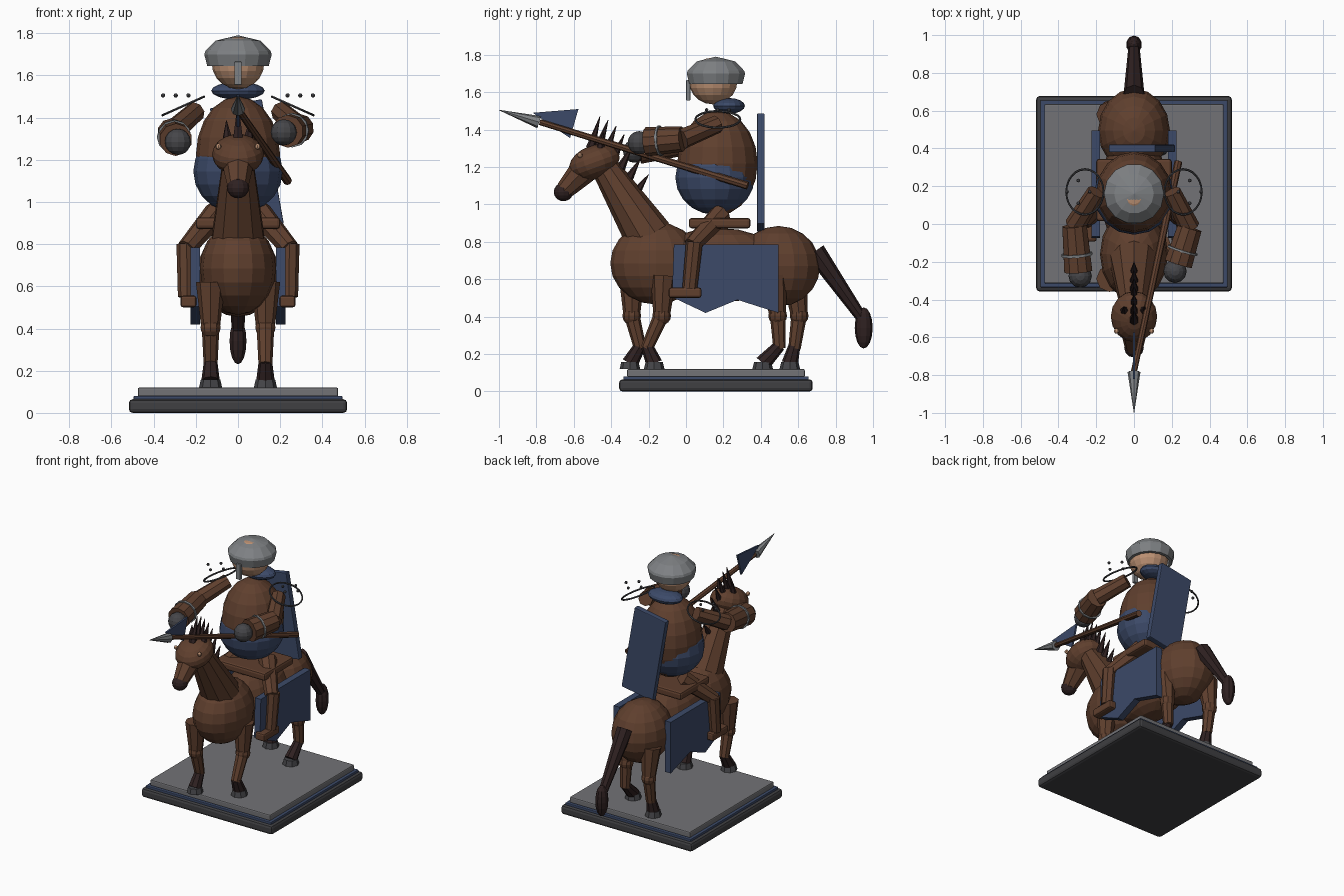
import bpy, bmesh, math
from mathutils import Vector, Matrix

cube = bpy.data.objects.get("Cube")
if cube:
    bpy.data.objects.remove(cube, do_unlink=True)


def material(name, r, g, b):
    m = bpy.data.materials.new(name)
    m.use_nodes = True
    m.diffuse_color = (r, g, b, 1)
    m.node_tree.nodes["Principled BSDF"].inputs["Base Color"].default_value = (r, g, b, 1)
    return m


BROWN = material("chestnut brown", .115, .05, .027)
DARK = material("dark hair brown", .028, .015, .015)
BLUE = material("cloth blue", .045, .068, .14)
STONE = material("stone grey", .17, .17, .18)
STEEL = material("steel grey", .21, .22, .23)
IRON = material("iron grey", .06, .06, .066)
PLINTH = material("plinth charcoal", .05, .05, .054)
SKIN = material("skin tan", .5, .28, .17)


def finish(name, bm, mat, matrix=Matrix()):
    bmesh.ops.recalc_face_normals(bm, faces=bm.faces)
    me = bpy.data.meshes.new(name)
    bm.to_mesh(me)
    bm.free()
    me.materials.append(mat)
    ob = bpy.data.objects.new(name, me)
    ob.matrix_world = matrix
    bpy.context.collection.objects.link(ob)
    return ob


def ball(name, loc, radii, mat, tilt=0, u=16, v=10):
    bm = bmesh.new()
    bmesh.ops.create_uvsphere(bm, u_segments=u, v_segments=v, radius=1)
    return finish(name, bm, mat, Matrix.Translation(loc) @ Matrix.Rotation(tilt, 4, 'X')
                  @ Matrix.Diagonal((*radii, 1)))


def rod(name, a, b, r1, r2, mat, sides=8):
    a, b = Vector(a), Vector(b)
    d = b - a
    bm = bmesh.new()
    bmesh.ops.create_cone(bm, cap_ends=True, segments=sides, radius1=r1, radius2=r2, depth=d.length)
    return finish(name, bm, mat, Matrix.Translation((a + b) / 2)
                  @ d.to_track_quat('Z', 'Y').to_matrix().to_4x4())


def box(name, loc, size, mat, bevel=0.01, turn=0):
    bm = bmesh.new()
    bmesh.ops.create_cube(bm, size=1, matrix=Matrix.Diagonal((*size, 1)))
    ob = finish(name, bm, mat, Matrix.Translation(loc) @ Matrix.Rotation(turn, 4, 'Y'))
    if bevel:
        mod = ob.modifiers.new("soft edges", 'BEVEL')
        mod.width = bevel
        mod.segments = 2
    return ob


def side_plate(name, x, thick, outline, mat):
    """Flat plate across x from a (y, z) outline."""
    bm = bmesh.new()
    face = bm.faces.new([bm.verts.new((x - thick / 2, y, z)) for y, z in outline])
    ext = bmesh.ops.extrude_face_region(bm, geom=[face])["geom"]
    bmesh.ops.translate(bm, vec=(thick, 0, 0), verts=[e for e in ext if isinstance(e, bmesh.types.BMVert)])
    return finish(name, bm, mat)


def lathe(name, loc, profile, mat, sides=14):
    bm = bmesh.new()
    vs = [bm.verts.new((r, 0, z)) for r, z in profile]
    es = [bm.edges.new(p) for p in zip(vs, vs[1:])]
    bmesh.ops.spin(bm, geom=vs + es, axis=(0, 0, 1), cent=(0, 0, 0), angle=math.tau, steps=sides)
    bmesh.ops.remove_doubles(bm, verts=bm.verts, dist=0.0005)
    return finish(name, bm, mat, Matrix.Translation(loc))


def hoop(name, matrix, radius, thin, mat, seg=24):
    bm = bmesh.new()
    ring = [bm.verts.new((radius + thin * math.cos(i * math.tau / 6), 0,
                          thin * math.sin(i * math.tau / 6))) for i in range(6)]
    es = [bm.edges.new((ring[i], ring[i - 1])) for i in range(6)]
    bmesh.ops.spin(bm, geom=ring + es, axis=(0, 0, 1), cent=(0, 0, 0), angle=math.tau, steps=seg)
    bmesh.ops.remove_doubles(bm, verts=bm.verts, dist=0.0005)
    return finish(name, bm, mat, matrix)


# Plinth
box("plinth_base", (0, .16, .0325), (1.035, 1.035, .065), PLINTH, .018)
box("plinth_trim", (0, .16, .068), (.99, .99, .026), BLUE, .004)
box("plinth_top", (0, .16, .098), (.95, .95, .044), STONE, .008)

# Horse body, neck and head
ball("horse_chest", (0, -.16, .685), (.18, .245, .22), BROWN)
ball("horse_barrel", (0, .17, .675), (.175, .36, .2), BROWN)
ball("horse_rump", (0, .495, .67), (.19, .222, .215), BROWN)
rod("horse_neck", (0, -.2, .83), (0, -.46, 1.24), .13, .068, BROWN, 10)
ball("horse_head", (0, -.49, 1.225), (.123, .14, .09), BROWN, .35)
rod("horse_snout", (0, -.55, 1.18), (0, -.65, 1.075), .075, .05, BROWN)
ball("horse_muzzle", (0, -.655, 1.067), (.052, .052, .05), DARK, 0, 12, 8)

# Mane spikes down the back of the neck
for i in range(7):
    t = i / 6
    y, z = -.51 + .24 * t, 1.3 - .24 * t * t
    rod(f"mane_spike_{i + 1}", (0, y, z), (0, y + .05 + .02 * t, z + .17 - .07 * t), .026, .002, DARK, 6)

# Tail
rod("tail", (0, .69, .75), (0, .935, .4), .055, .03, DARK)
ball("tail_tuft", (0, .95, .34), (.042, .048, .11), DARK, 0, 10, 8)

# Legs of the horse: side, hip y, knee y, ankle y, hoof y
for name, x, hip, knee, ankle, hoof in [
        ("front_left", .13, -.12, -.13, -.21, -.17), ("front_right", -.13, -.29, -.29, -.245, -.3),
        ("hind_left", .13, .47, .49, .5, .41), ("hind_right", -.13, .58, .605, .58, .555)]:
    rod(name + "_upper_leg", (x, hip, .62), (x, knee, .41), .07, .045, BROWN)
    ball(name + "_knee", (x, knee, .405), (.05, .05, .05), BROWN, 0, 10, 8)
    rod(name + "_lower_leg", (x, knee, .41), (x, ankle, .23), .042, .033, BROWN)
    rod(name + "_pastern", (x, ankle, .245), (x, hoof, .15), .032, .044, DARK)
    rod(name + "_hoof", (x, hoof, .12), (x, hoof, .158), .055, .046, IRON)

# Saddle and rider's torso
box("saddle", (0, .18, .9), (.4, .33, .055), BROWN, .015)
ball("torso", (0, .168, 1.22), (.2, .215, .28), BROWN)
ball("tunic_skirt", (0, .155, 1.145), (.212, .212, .2), BLUE)
ball("scarf", (0, .23, 1.527), (.127, .085, .042), BLUE, 0, 16, 8)

# Head and helmet
ball("rider_head", (0, .145, 1.66), (.125, .13, .125), SKIN)
lathe("helmet", (0, .16, 0), [(.125, 1.645), (.146, 1.645), (.16, 1.7), (.155, 1.715),
                              (.105, 1.765), (0, 1.79)], STEEL)
box("nose_guard", (0, .012, 1.61), (.034, .022, .11), STEEL, .003)

# Shield slung across the back
box("back_shield", (.042, .4, 1.17), (.25, .04, .6), BLUE, .005, math.radians(-10))

# Parts shared by both sides
for side, s in (("left", 1), ("right", -1)):
    ball(f"{side}_eye", (s * .093, -.567, 1.263), (.014, .014, .014), SKIN, 0, 8, 6)
    rod(f"{side}_ear", (s * .05, -.46, 1.29), (s * .055, -.44, 1.385), .026, .002, DARK, 6)
    side_plate(f"{side}_blanket", s * .203, .046,
               [(-.065, .785), (.495, .785), (.495, .42), (.275, .49), (.105, .42), (-.075, .505)], BLUE)
    rod(f"{side}_thigh", (s * .1, .19, .95), (s * .245, .03, .78), .06, .045, BROWN)
    rod(f"{side}_shin", (s * .247, .045, .8), (s * .245, .02, .55), .045, .04, BROWN)
    box(f"{side}_boot", (s * .235, -.005, .528), (.075, .175, .055), BROWN, .012)
    tilt = Matrix.Translation((s * .26, .17, 1.455)) @ Matrix.Rotation(s * math.radians(24), 4, 'Y')
    hoop(f"{side}_shoulder_hoop", tilt @ Matrix.Diagonal((.9, 1, 1, 1)), .12, .006, IRON)
    for i in range(4):
        a = i * math.pi / 2
        ball(f"{side}_shoulder_stud_{i + 1}", (s * .295 + .06 * math.cos(a), .17 + .06 * math.sin(a), 1.505),
             (.01, .01, .01), IRON, 0, 8, 6)

# Arms: shoulder, elbow, wrist, hand
for side, shoulder, elbow, wrist, hand in [
        ("left", (.2, .17, 1.43), (.295, -.02, 1.35), (.235, -.21, 1.335), (.217, -.25, 1.33)),
        ("right", (-.2, .17, 1.43), (-.315, -.01, 1.33), (-.295, -.25, 1.295), (-.285, -.275, 1.285))]:
    rod(side + "_upper_arm", shoulder, elbow, .048, .055, BROWN)
    rod(side + "_forearm", elbow, wrist, .068, .078, BROWN, 10)
    e, w = Vector(elbow), Vector(wrist)
    rod(side + "_arm_band", e.lerp(w, .6), e.lerp(w, .66), .082, .082, STEEL, 12)
    ball(side + "_glove", hand, (.062, .062, .062), IRON, 0, 12, 8)

# Lance with pennant
rod("lance_shaft", (0, -.78, 1.44), (.235, .33, 1.1), .016, .021, BROWN)
rod("lance_head", (0, -.785, 1.44), (0, -1, 1.505), .034, .001, STEEL)
side_plate("pennant", 0, .012, [(-.82, 1.49), (-.575, 1.51), (-.62, 1.355)], BLUE)
